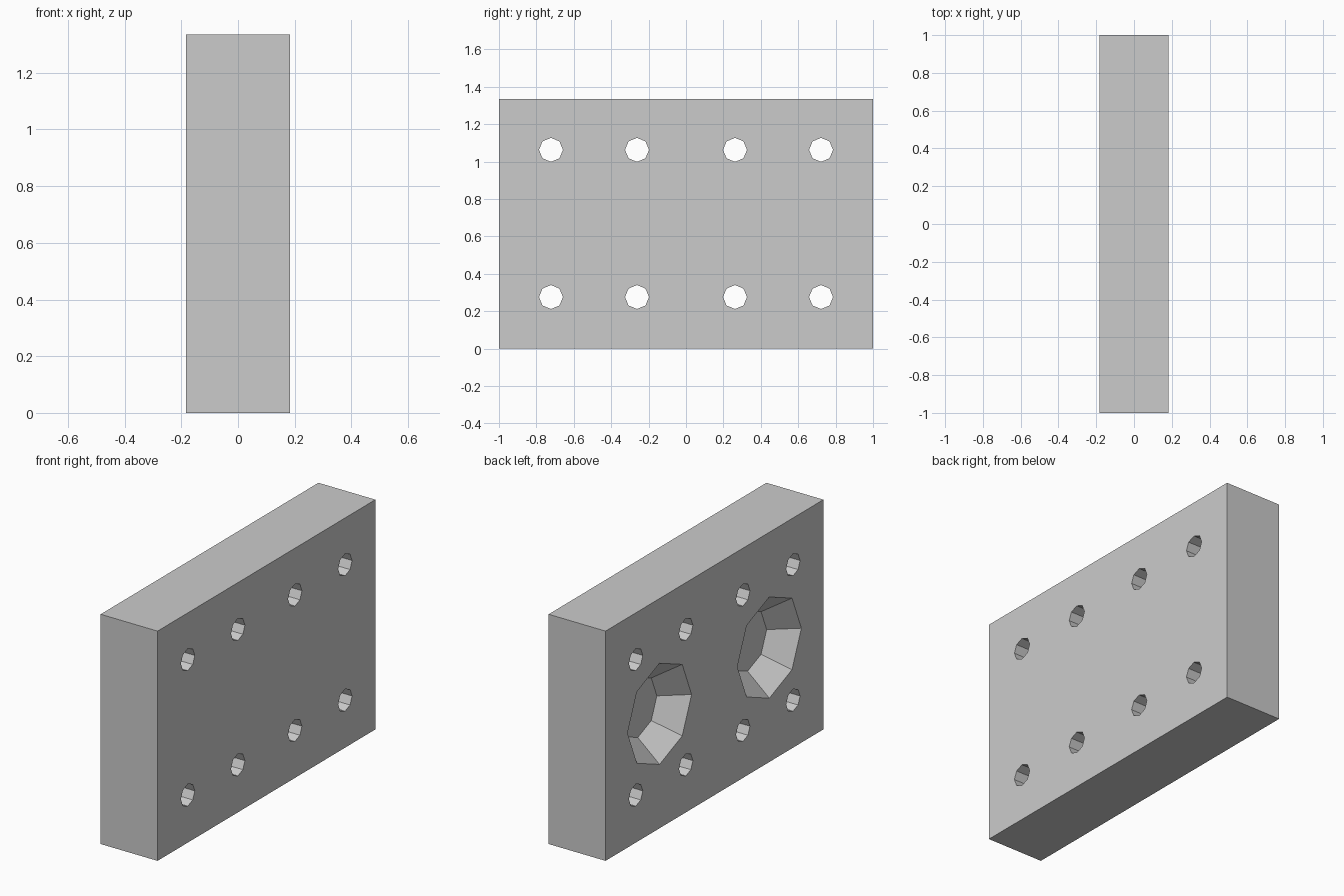
import bpy, bmesh
from math import radians
from mathutils import Matrix

if "Cube" in bpy.data.objects:
    bpy.data.objects.remove(bpy.data.objects["Cube"])

HALF_X, HEIGHT = 0.183, 1.335


def make_object(name, bm):
    mesh = bpy.data.meshes.new(name)
    bm.to_mesh(mesh)
    bm.free()
    obj = bpy.data.objects.new(name, mesh)
    bpy.context.collection.objects.link(obj)
    return obj


def add_octagon(bm, y, z, x0, x1, r0, r1):
    """Eight-sided cone section lying along x, from x0 to x1."""
    place = Matrix.Translation(((x0 + x1) / 2, y, z)) @ Matrix.Rotation(radians(90), 4, 'Y')
    bmesh.ops.create_cone(bm, cap_ends=True, segments=8, radius1=r0, radius2=r1,
                          depth=x1 - x0, matrix=place)


# Rectangular block
bm = bmesh.new()
bmesh.ops.create_cube(bm, size=1, matrix=Matrix.Translation((0, 0, HEIGHT / 2))
                      @ Matrix.Diagonal((2 * HALF_X, 2, HEIGHT, 1)))
block = make_object("drilled_block", bm)

bm = bmesh.new()
for side in (-1, 1):
    # Through holes
    for y in (0.262, 0.722):
        for z in (0.276, 1.063):
            add_octagon(bm, side * y, z, -0.3, 0.3, 0.064, 0.064)
    # Tapered pockets in the left face
    depth, over, mouth, floor = 0.14, 0.02, 0.294, 0.175
    slope = (mouth - floor) / depth
    add_octagon(bm, side * 0.504, 0.665, -HALF_X - over, -HALF_X + depth,
                mouth + slope * over, floor)
cutter = make_object("hole_cutter", bm)
cutter.hide_render = True

# Cut the holes and pockets, then drop the cutter
cut = block.modifiers.new("holes", 'BOOLEAN')
cut.operation = 'DIFFERENCE'
cut.solver = 'EXACT'
cut.object = cutter
bpy.context.view_layer.objects.active = block
block.select_set(True)
bpy.ops.object.modifier_apply(modifier=cut.name)
bpy.data.objects.remove(cutter)
